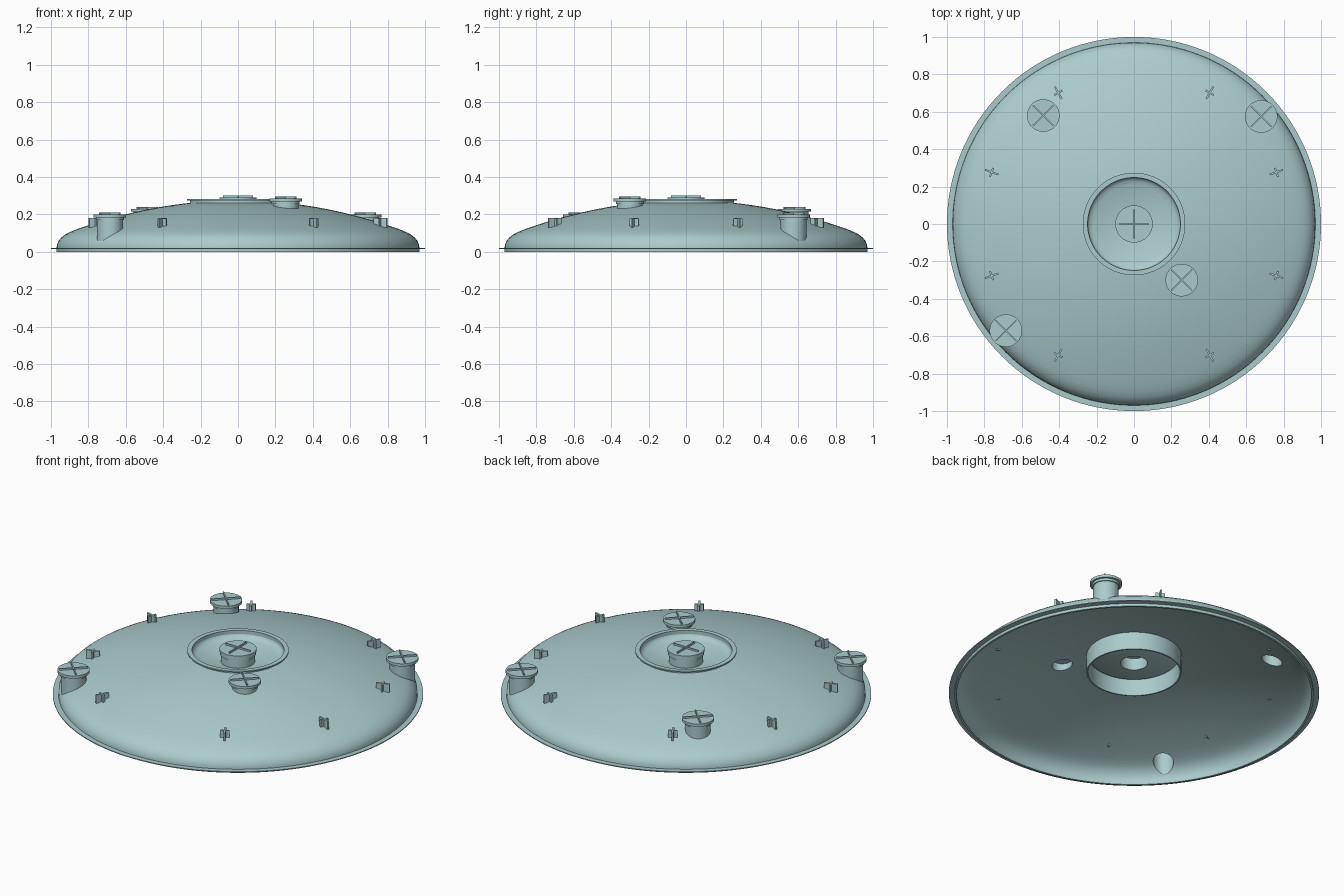
import bpy, bmesh, math
from mathutils import Matrix, Vector

if "Cube" in bpy.data.objects:
    bpy.data.objects.remove(bpy.data.objects["Cube"])

teal = bpy.data.materials.new("pale_teal_paint")
teal.use_nodes = True
teal.diffuse_color = (0.41, 0.6, 0.61, 1)
teal.node_tree.nodes["Principled BSDF"].inputs["Base Color"].default_value = teal.diffuse_color


def finish(name, bm, smooth=True):
    bmesh.ops.remove_doubles(bm, verts=bm.verts, dist=0.0001)
    bmesh.ops.recalc_face_normals(bm, faces=bm.faces)
    mesh = bpy.data.meshes.new(name)
    bm.to_mesh(mesh)
    bm.free()
    mesh.materials.append(teal)
    obj = bpy.data.objects.new(name, mesh)
    bpy.context.collection.objects.link(obj)
    if smooth:
        shade(obj)
    return obj


def shade(obj):
    bpy.ops.object.select_all(action="DESELECT")
    obj.select_set(True)
    bpy.context.view_layer.objects.active = obj
    bpy.ops.object.shade_smooth_by_angle(angle=math.radians(30))


def lathe(name, profile, steps=48, at=(0, 0), adjust=None, smooth=True):
    """Spin a closed (radius, height) outline about a vertical axis."""
    bm = bmesh.new()
    rings = []
    for i in range(steps):
        a = math.tau * i / steps
        ring = []
        for r, z in profile:
            x, y = at[0] + r * math.cos(a), at[1] + r * math.sin(a)
            ring.append(bm.verts.new((x, y, adjust(x, y, z) if adjust else z)))
        rings.append(ring)
    n = len(profile)
    for i in range(steps):
        a, b = rings[i], rings[(i + 1) % steps]
        for j in range(n):
            k = (j + 1) % n
            if profile[j][0] or profile[k][0]:
                bm.faces.new((a[j], b[j], b[k], a[k]))
    return finish(name, bm, smooth)


def plates(name, parts):
    """Boxes given as (centre, size, turn about z), merged in one object."""
    bm = bmesh.new()
    for centre, size, turn in parts:
        m = Matrix.Translation(centre) @ Matrix.Rotation(turn, 4, "Z") @ Matrix.Diagonal((*size, 1))
        bmesh.ops.create_cube(bm, size=1, matrix=m)
    return finish(name, bm, False)


# Domed shell: shallow crown, tight knuckle, short straight skirt
CROWN, CURVE, WALL = 0.275, 0.208, 0.012
crown = [(r, CROWN - CURVE * r * r) for r in [0.255 + 0.615 * i / 14 for i in range(15)]]
knuckle = [(0.9, 0.105), (0.925, 0.092), (0.945, 0.076), (0.96, 0.057), (0.968, 0.038), (0.97, 0.02)]
outer = crown + knuckle


def dome_height(x, y):
    r = math.hypot(x, y)
    for (r0, z0), (r1, z1) in zip(outer, outer[1:]):
        if r0 <= r <= r1:
            return z0 + (z1 - z0) * (r - r0) / (r1 - r0)
    return outer[0][1] if r < outer[0][0] else 0


inner = [(r - WALL * max(0, (r - 0.85) / 0.12), z - WALL) for r, z in outer]
inner[0] = (outer[0][0], outer[0][1] - WALL)
dome = lathe("domed_shell", outer + [(0.97, 0), (0.958, 0)] + inner[::-1], 128, smooth=False)

# Openings under the outer ports
ports = [((-0.485, 0.58), 0.24), ((0.68, 0.575), 0.21), ((-0.685, -0.57), 0.21), ((0.255, -0.30), 0.295)]
for at, top in ports:
    cutter = lathe("port_cutter", [(0, 0.03), (0.055, 0.03), (0.055, 0.4), (0, 0.4)], 32, at)
    cutter.hide_render = True
    mod = dome.modifiers.new("opening", "BOOLEAN")
    mod.object = cutter
    mod.operation = "DIFFERENCE"
    mod.solver = "EXACT"
    bpy.context.view_layer.objects.active = dome
    bpy.ops.object.modifier_apply(modifier=mod.name)
    bpy.data.objects.remove(cutter)
shade(dome)

# Thin brim around the skirt
lathe("brim", [(0.965, 0.016), (1, 0.016), (1, 0.021), (0.965, 0.021)], 128)

# Central well: hanging collar with lip, and an inverted dished floor
lathe("well_collar", [(0.248, 0.145), (0.256, 0.145), (0.256, 0.274), (0.274, 0.274),
                      (0.274, 0.281), (0.248, 0.281)], 96)
dish = [(0.25, 0.272), (0.248, 0.26), (0.242, 0.25), (0.23, 0.242)]
dish += [(r, 0.208 + 0.65 * r * r) for r in (0.21, 0.18, 0.14, 0.1, 0.073)]
lathe("well_floor", dish + [(r, z - 0.008) for r, z in dish[::-1]], 96)


# Ports: tube, collar, cap and raised cross handle
def port(name, at, top, radius, bore, cap, reach, turn, foot):
    seat = top - 0.026
    lathe(name + "_tube", [(bore, 0), (radius, 0), (radius, seat), (bore, seat)], 40, at,
          lambda x, y, z: z if z else foot(x, y))
    lathe(name + "_collar", [(radius - 0.004, seat - 0.014), (radius + 0.006, seat - 0.014),
                             (radius + 0.006, seat), (radius - 0.004, seat)], 40, at)
    lathe(name + "_cap", [(0, seat), (cap, seat), (cap, seat + 0.016), (0, seat + 0.016)], 48, at)
    centre = (*at, top - 0.006)
    plates(name + "_handle", [(centre, (2 * reach, 0.007, 0.012), turn + q) for q in (0, math.pi / 2)])


for i, (at, top) in enumerate(ports):
    port(f"outer_port_{i + 1}", at, top, 0.069, 0.055, 0.087, 0.078, math.pi / 4,
         lambda x, y: dome_height(x, y) - 0.007)
port("centre_port", (0, 0), 0.3, 0.092, 0.073, 0.1, 0.08, 0, lambda x, y: 0.206)

# Eight crossed-plate lugs around the shoulder
for i, degrees in enumerate((20, 60, 120, 160, 200, 240, 300, 340)):
    a = math.radians(degrees)
    x, y = 0.81 * math.cos(a), 0.81 * math.sin(a)
    plates(f"lug_{i + 1}", [(Vector((x, y, 0.155)), (0.076, 0.01, 0.05), a),
                            (Vector((x, y, 0.155)), (0.01, 0.05, 0.046), a)])
